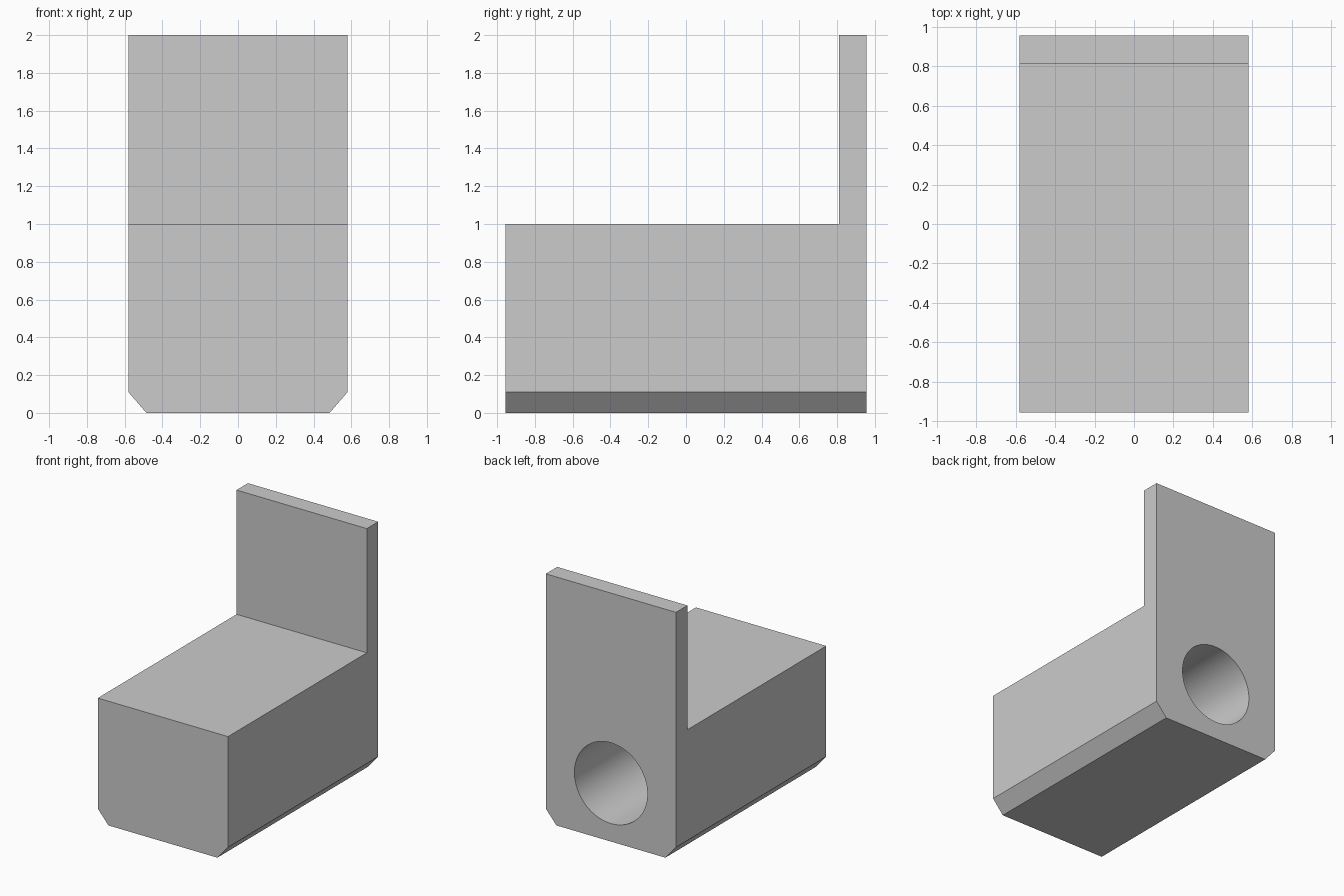
import bpy
import bmesh
import math

if "Cube" in bpy.data.objects:
    bpy.data.objects.remove(bpy.data.objects["Cube"])

HALF_W, HALF_L, HEIGHT = 0.58, 0.955, 2.0
SEAT_Z, PANEL_Y = 1.0, 0.81
HOLE_R, HOLE_Z, HOLE_DEPTH = 0.325, 0.47, 1.5


def cut(target, cutter):
    """Subtract a cutter from the target, then discard the cutter."""
    cutter.hide_render = True
    mod = target.modifiers.new("cut", 'BOOLEAN')
    mod.operation = 'DIFFERENCE'
    mod.solver = 'EXACT'
    mod.object = cutter
    bpy.ops.object.select_all(action='DESELECT')
    bpy.context.view_layer.objects.active = target
    target.select_set(True)
    bpy.ops.object.modifier_apply(modifier=mod.name)
    bpy.data.objects.remove(cutter)


# Full-height block: front profile with chamfered lower corners, extruded in y
half = [(0.485, 0), (HALF_W, 0.11), (HALF_W, HEIGHT)]
profile = half + [(-x, z) for x, z in reversed(half)]
bm = bmesh.new()
face = bm.faces.new([bm.verts.new((x, -HALF_L, z)) for x, z in profile])
ext = bmesh.ops.extrude_face_region(bm, geom=[face])
moved = [v for v in ext["geom"] if isinstance(v, bmesh.types.BMVert)]
bmesh.ops.translate(bm, verts=moved, vec=(0, 2 * HALF_L, 0))
bmesh.ops.recalc_face_normals(bm, faces=bm.faces)
mesh = bpy.data.meshes.new("block_with_back_panel")
bm.to_mesh(mesh)
bm.free()
body = bpy.data.objects.new("block_with_back_panel", mesh)
bpy.context.collection.objects.link(body)

# Step that leaves the thin upright panel at the back
bpy.ops.mesh.primitive_cube_add(size=2, location=(0, PANEL_Y - 2, SEAT_Z + 2))
step_cutter = bpy.context.object
step_cutter.name = "step_cutter"
step_cutter.scale = (2, 2, 2)
cut(body, step_cutter)

# Deep blind round hole in the back
margin = 0.1
bpy.ops.mesh.primitive_cylinder_add(
    vertices=96, radius=HOLE_R, depth=HOLE_DEPTH + margin,
    location=(0, HALF_L + margin - (HOLE_DEPTH + margin) / 2, HOLE_Z),
    rotation=(math.pi / 2, 0, 0))
hole_cutter = bpy.context.object
hole_cutter.name = "hole_cutter"
cut(body, hole_cutter)

bpy.ops.object.shade_smooth_by_angle(angle=math.radians(30))
